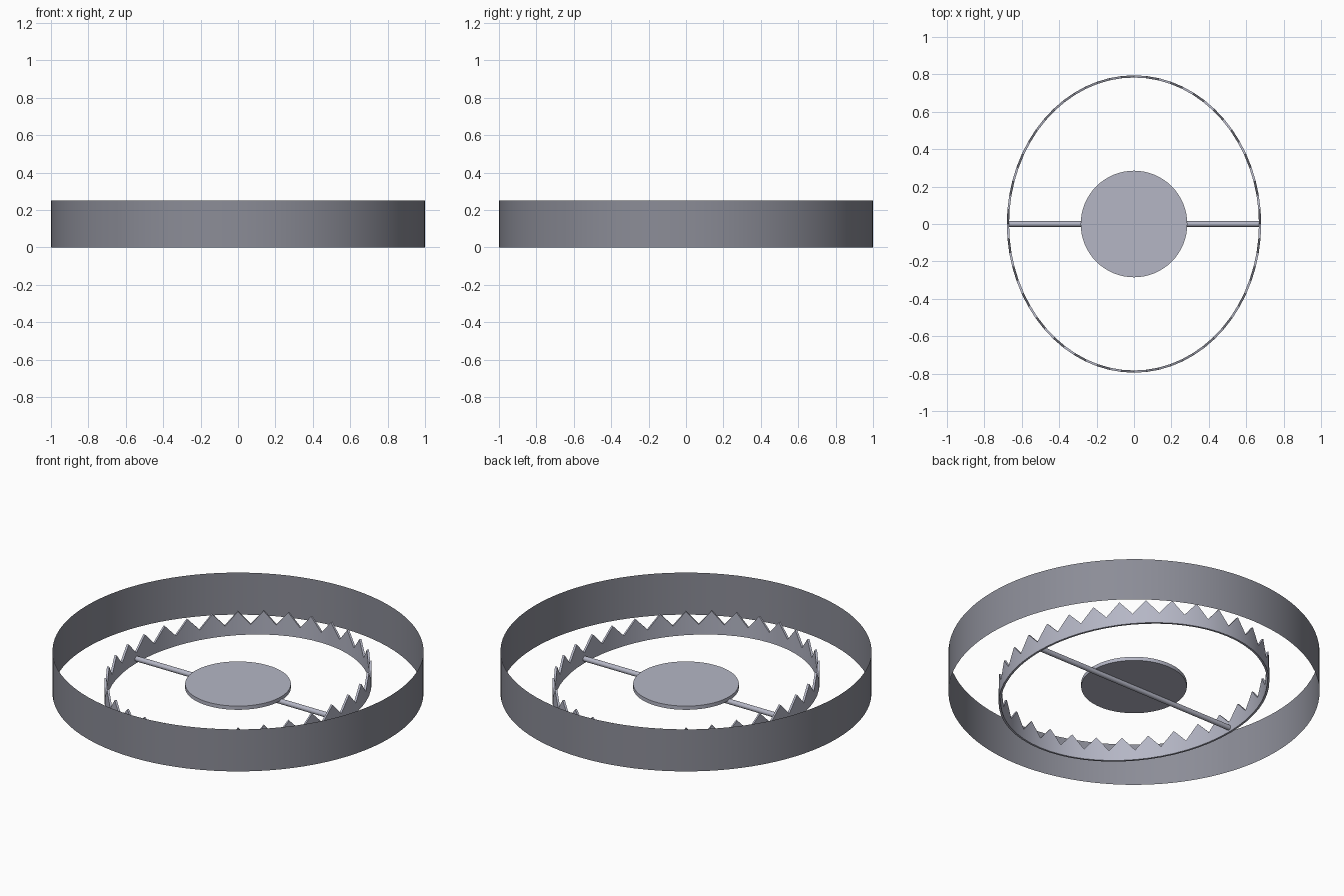
import bpy, bmesh, math

if "Cube" in bpy.data.objects:
    bpy.data.objects.remove(bpy.data.objects["Cube"])


def material(name, rgb):
    m = bpy.data.materials.new(name)
    m.diffuse_color = (*rgb, 1.0)
    m.use_nodes = True
    m.node_tree.nodes["Principled BSDF"].inputs["Base Color"].default_value = m.diffuse_color
    return m


steel = material("light steel", (0.46, 0.47, 0.56))
dark_steel = material("dark steel", (0.26, 0.265, 0.31))


def finish(obj, name, mat, angle=30):
    obj.name = name
    obj.data.materials.clear()
    obj.data.materials.append(mat)
    bpy.ops.object.select_all(action='DESELECT')
    obj.select_set(True)
    bpy.context.view_layer.objects.active = obj
    bpy.ops.object.shade_smooth_by_angle(angle=math.radians(angle))


def cylinder(name, mat, radius, depth, z, sides, fill='NGON', rot=(0, 0, 0)):
    bpy.ops.mesh.primitive_cylinder_add(vertices=sides, radius=radius, depth=depth,
                                        end_fill_type=fill, location=(0, 0, z), rotation=rot)
    finish(bpy.context.object, name, mat)


# Outer band: an open wall with no thickness
cylinder("outer_band", dark_steel, 1.0, 0.25, 0.125, 96, fill='NOTHING')

# Pressure plate and the cross rod beneath it
cylinder("pressure_plate", steel, 0.285, 0.022, 0.044, 64)
cylinder("cross_rod", steel, 0.015, 1.35, 0.026, 16, rot=(0, math.pi / 2, 0))

# Toothed oval jaw: a thin wall whose top edge zigzags
TEETH = 32
VALLEY, PEAK, THICK = 0.06, 0.14, 0.012
bm = bmesh.new()
n = TEETH * 2
rings = []
for i in range(n):
    t = 2 * math.pi * i / n
    top = PEAK if i % 2 else VALLEY
    c, s = math.cos(t), math.sin(t)
    rings.append([bm.verts.new(((0.68 - d) * c, (0.795 - d) * s, z))
                  for d, z in ((0, 0), (0, top), (THICK, top), (THICK, 0))])
for i in range(n):
    a, b = rings[i], rings[(i + 1) % n]
    for k in range(4):
        j = (k + 1) % 4
        bm.faces.new((a[k], b[k], b[j], a[j]))
bmesh.ops.recalc_face_normals(bm, faces=bm.faces)
mesh = bpy.data.meshes.new("toothed_jaw")
bm.to_mesh(mesh)
bm.free()
jaw = bpy.data.objects.new("toothed_jaw", mesh)
bpy.context.collection.objects.link(jaw)
finish(jaw, "toothed_jaw", steel)
